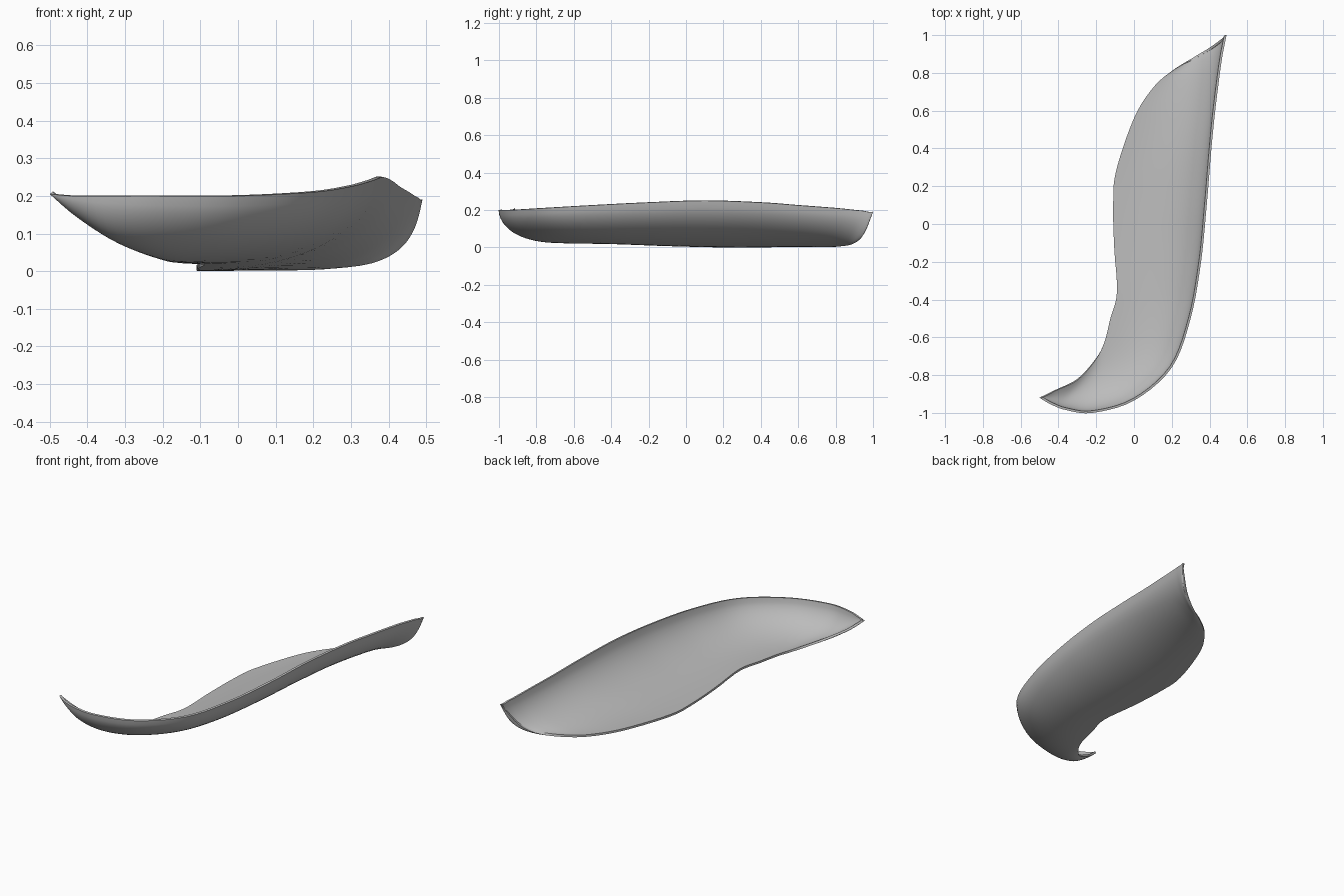
import bpy
import bmesh
from mathutils import Vector

STEPS = 5          # stations between two guide sections
ACROSS = 18        # divisions from the inner edge to the rim
THICKNESS = 0.012

# Guide sections from the front tip to the back tip: raised rim, low inner edge
SECTIONS = [
    ((-.5, -.92, .205), (-.5, -.92, .205)),
    ((-.44, -.955, .2), (-.42, -.88, .14)),
    ((-.36, -.985, .2), (-.3, -.82, .07)),
    ((-.22, -1, .2), (-.2, -.71, .03)),
    ((0, -.935, .2), (-.155, -.62, .022)),
    ((.2, -.76, .21), (-.125, -.5, .02)),
    ((.3, -.5, .225), (-.09, -.36, .017)),
    ((.355, -.2, .24), (-.105, -.12, .008)),
    ((.385, .1, .25), (-.11, .1, .002)),
    ((.41, .4, .24), (-.095, .28, 0)),
    ((.43, .6, .225), (0, .56, .002)),
    ((.455, .8, .21), (.1, .72, .002)),
    ((.47, .9, .2), (.2, .81, .005)),
    ((.48, .95, .195), (.32, .885, .02)),
    ((.485, .975, .19), (.41, .94, .07)),
    ((.49, 1, .19), (.49, 1, .19)),
]


def smooth_path(points):
    """Pass a smooth curve through the points."""
    pts = [Vector(p) for p in points]
    last = len(pts) - 1
    path = []
    for i in range(last):
        a, b, c, d = (pts[min(max(i + k, 0), last)] for k in (-1, 0, 1, 2))
        for s in range(STEPS):
            t = s / STEPS
            path.append(b + 0.5 * t * (c - a + t * (2 * a - 5 * b + 4 * c - d
                                                    + t * (3 * (b - c) + d - a))))
    path.append(pts[last])
    return path


def section(rim, edge):
    """Flat at the inner edge, curling up to a steep wall at the rim."""
    row = []
    for j in range(ACROSS + 1):
        t = j / ACROSS
        u = 1 - (1 - t) ** 1.5
        point = edge.lerp(rim, u)
        rise = 1 - max(0, 1 - u ** 2.4) ** 0.55
        point.z = edge.z + (rim.z - edge.z) * rise
        row.append(point)
    return row


# Grey material
grey = bpy.data.materials.new("plain grey")
grey.use_nodes = True
colour = (0.5, 0.5, 0.5, 1)
grey.diffuse_color = colour
grey.node_tree.nodes["Principled BSDF"].inputs["Base Color"].default_value = colour

# Default object
cube = bpy.data.objects.get("Cube")
if cube:
    bpy.data.objects.remove(cube)

# Outer skin of the curved shell
rims = smooth_path([s[0] for s in SECTIONS])
edges = smooth_path([s[1] for s in SECTIONS])
bm = bmesh.new()
rows = [[bm.verts.new(p) for p in section(r, e)] for r, e in zip(rims, edges)]
for row, following in zip(rows, rows[1:]):
    for j in range(ACROSS):
        bm.faces.new((row[j], following[j], following[j + 1], row[j + 1]))
bmesh.ops.remove_doubles(bm, verts=bm.verts, dist=0.0002)
bmesh.ops.recalc_face_normals(bm, faces=bm.faces)
bm.normal_update()
if sum(f.normal.z * f.calc_area() for f in bm.faces) > 0:
    bmesh.ops.reverse_faces(bm, faces=bm.faces)
mesh = bpy.data.meshes.new("curved_shell")
bm.to_mesh(mesh)
bm.free()
mesh.materials.append(grey)
shell = bpy.data.objects.new("curved_shell", mesh)
bpy.context.collection.objects.link(shell)

# Wall thickness, added on the hollow side
wall = shell.modifiers.new("wall", 'SOLIDIFY')
wall.thickness = THICKNESS
wall.offset = -1

# Smooth surface with crisp rims
bpy.ops.object.select_all(action='DESELECT')
shell.select_set(True)
bpy.context.view_layer.objects.active = shell
bpy.ops.object.modifier_apply(modifier=wall.name)
bpy.ops.object.shade_smooth_by_angle(angle=0.6)
